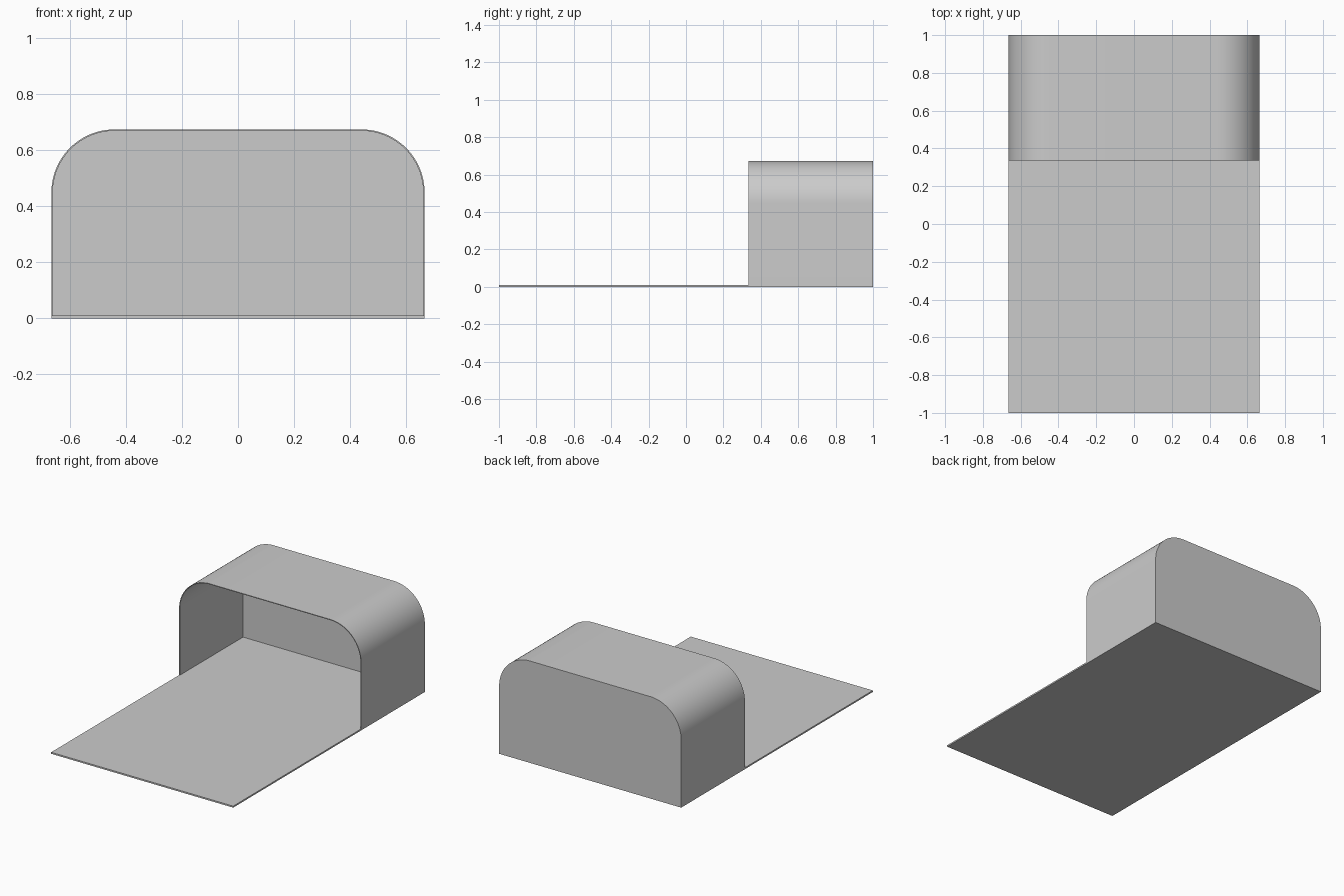
import bpy, bmesh
from math import pi, sin, cos, radians
from mathutils import Vector

if "Cube" in bpy.data.objects:
    bpy.data.objects.remove(bpy.data.objects["Cube"])

W, H, R = 0.665, 0.673, 0.225      # half width, height, corner radius
T, BASE = 0.005, 0.01              # shell and floor thickness
Y0, Y1 = 0.335, 1.0                # hood front and back
STEPS = 24


def arch(inset):
    """Rounded-top outline from the right foot over to the left foot."""
    r, cx, cz = R - inset, W - R, H - R
    pts = [(W - inset, 0)]
    for side, start in ((1, 0), (-1, pi / 2)):
        for i in range(STEPS + 1):
            a = start + pi / 2 * i / STEPS
            pts.append((side * cx + r * cos(a), cz + r * sin(a)))
    return pts + [(-W + inset, 0)]


def finish(name, bm):
    bmesh.ops.recalc_face_normals(bm, faces=bm.faces)
    me = bpy.data.meshes.new(name)
    bm.to_mesh(me)
    bm.free()
    ob = bpy.data.objects.new(name, me)
    bpy.context.collection.objects.link(ob)
    bpy.context.view_layer.objects.active = ob
    ob.select_set(True)
    bpy.ops.object.shade_smooth_by_angle(angle=radians(30))
    ob.select_set(False)
    return ob


def prism(name, points, direction):
    """Extrude a flat outline along a direction."""
    bm = bmesh.new()
    face = bm.faces.new([bm.verts.new(p) for p in points])
    new = bmesh.ops.extrude_face_region(bm, geom=[face], use_keep_orig=True)["geom"]
    bmesh.ops.translate(bm, vec=Vector(direction),
                        verts=[v for v in new if isinstance(v, bmesh.types.BMVert)])
    return finish(name, bm)


# Floor slab, slightly narrower where it sits between the hood walls
half = [(W, -1), (W, Y0), (W - T, Y0), (W - T, Y1 - T)]
outline = half + [(-x, y) for x, y in reversed(half)]
prism("floor_slab", [(x, y, 0) for x, y in outline], (0, 0, BASE))

# Thin arched hood, built as quad strips between outer and inner outlines
bm = bmesh.new()
rings = [[bm.verts.new((x, y, z)) for x, z in arch(inset)]
         for inset, y in ((0, Y0), (0, Y1 - T), (T, Y1 - T), (T, Y0))]
for k in range(4):
    a, b = rings[k], rings[(k + 1) % 4]
    for i in range(len(a) - 1):
        bm.faces.new((a[i], a[i + 1], b[i + 1], b[i]))
for end in (0, -1):
    bm.faces.new([ring[end] for ring in rings])
finish("hood_shell", bm)

# Back wall closing the hood
prism("back_wall", [(x, Y1 - T, z) for x, z in arch(0)], (0, T, 0))
